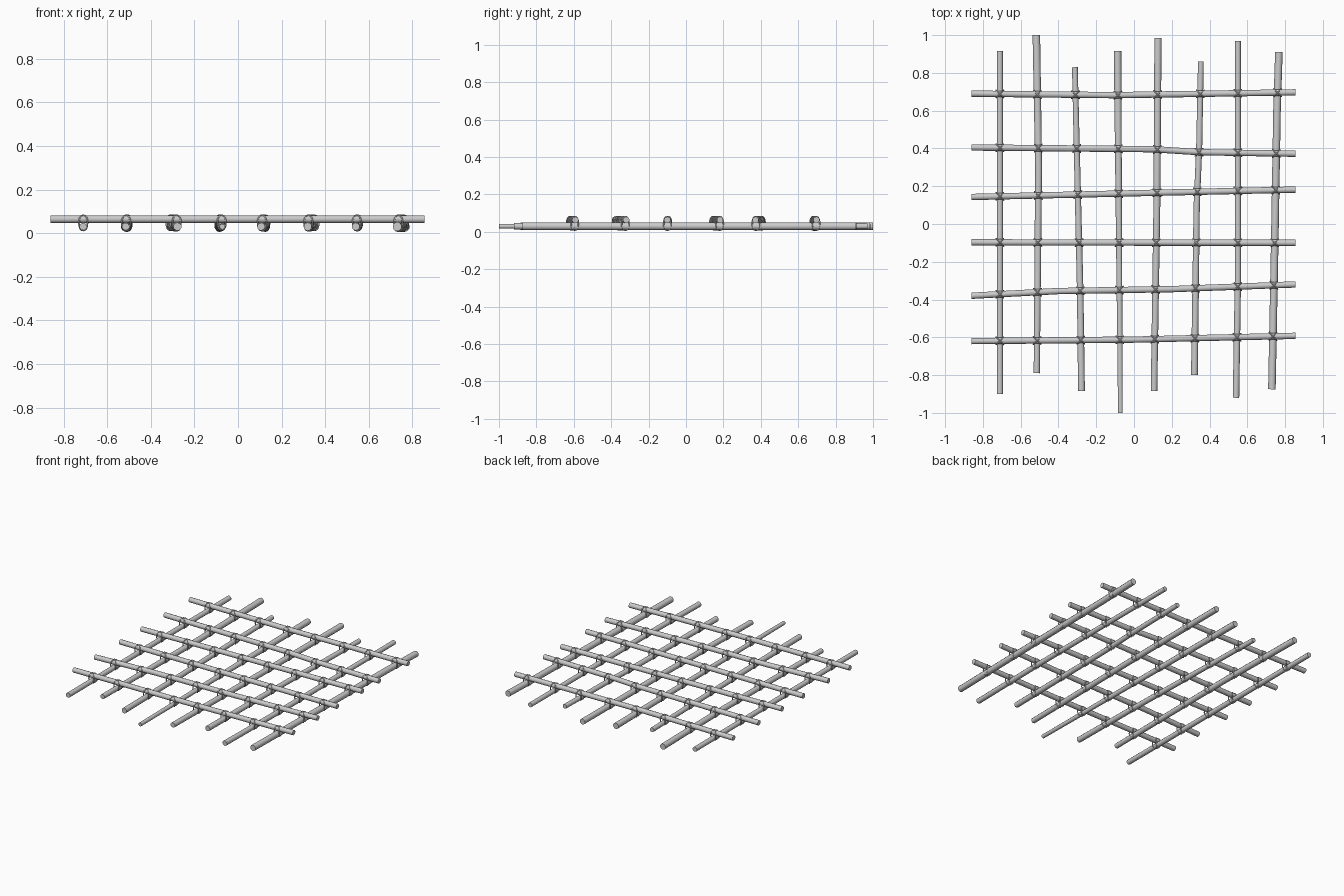
import bpy, math
from mathutils import Vector

if "Cube" in bpy.data.objects:
    bpy.data.objects.remove(bpy.data.objects["Cube"])

SIDES = 10


def tube(name, rings, closed=False, sides=SIDES):
    """Sweep a round section along (point, radius) rings."""
    pts = [Vector(p) for p, r in rings]
    n = len(pts)
    verts, faces = [], []
    for i, (p, r) in enumerate(rings):
        a = pts[i - 1] if (closed or i > 0) else pts[i]
        b = pts[(i + 1) % n] if (closed or i < n - 1) else pts[i]
        t = (b - a).normalized()
        if closed:
            centre = sum(pts, Vector()) / n
            normal = (pts[0] - centre).cross(pts[n // 4] - centre).normalized()
            u = normal
        else:
            u = Vector((0, 0, 1))
        w = t.cross(u).normalized()
        u = w.cross(t)
        for k in range(sides):
            ang = 2 * math.pi * k / sides
            verts.append(pts[i] + r * (math.cos(ang) * u + math.sin(ang) * w))
    for i in range(n if closed else n - 1):
        j = (i + 1) % n
        for k in range(sides):
            m = (k + 1) % sides
            faces.append((i * sides + k, i * sides + m, j * sides + m, j * sides + k))
    if not closed:
        faces.append(tuple(reversed(range(sides))))
        faces.append(tuple(range((n - 1) * sides, n * sides)))
    mesh = bpy.data.meshes.new(name)
    mesh.from_pydata(verts, [], faces)
    mesh.update()
    ob = bpy.data.objects.new(name, mesh)
    bpy.context.collection.objects.link(ob)
    bpy.ops.object.select_all(action='DESELECT')
    ob.select_set(True)
    bpy.context.view_layer.objects.active = ob
    bpy.ops.object.shade_smooth_by_angle(angle=math.radians(45))
    return ob


def lerp_path(path, s):
    """Interpolate (position, offset) pairs."""
    for (s0, v0), (s1, v1) in zip(path, path[1:]):
        if s <= s1:
            return v0 + (v1 - v0) * (s - s0) / (s1 - s0)
    return path[-1][1]


# Lower sticks: [(y, x) bends], start radius, end radius
long_sticks = [
    ([(-.90, -.71), (.915, -.71)], .017, .017),
    ([(-.79, -.515), (.3, -.505), (1.0, -.517)], .017, .021),
    ([(-.885, -.278), (-.35, -.285), (.4, -.303), (.83, -.313)], .019, .016),
    ([(-1.0, -.072), (.915, -.087)], .013, .021),
    ([(-.885, .106), (.1, .121), (.985, .127)], .018, .020),
    ([(-.80, .32), (.1, .332), (.4, .345), (.86, .354)], .019, .016),
    ([(-.92, .54), (-.3, .55), (.97, .55)], .018, .016),
    ([(-.875, .73), (-.1, .745), (.6, .757), (.91, .767)], .021, .021),
]
# Upper sticks: [(x, y) bends]
cross_sticks = [
    [(-.86, .69), (-.1, .682), (.855, .697)],
    [(-.86, .405), (.1, .396), (.35, .38), (.855, .372)],
    [(-.86, .143), (.1, .165), (.855, .182)],
    [(-.86, -.097), (.855, -.10)],
    [(-.86, -.38), (-.4, -.355), (.2, -.345), (.855, -.32)],
    [(-.86, -.62), (0, -.612), (.855, -.592)],
]
Z_LOW, Z_TOP, R_TOP = .03, .064, .0175

for i, (path, r0, r1) in enumerate(long_sticks):
    y0, y1 = path[0][0], path[-1][0]
    tube(f"lower_stick_{i + 1}",
         [((x, y, Z_LOW), r0 + (r1 - r0) * (y - y0) / (y1 - y0)) for y, x in path])
for j, path in enumerate(cross_sticks):
    tube(f"upper_stick_{j + 1}", [((x, y, Z_TOP), R_TOP) for x, y in path])

# Twine lashing: two diagonal loops round every crossing
for i, (lp, r0, r1) in enumerate(long_sticks):
    for j, cp in enumerate(cross_sticks):
        x = lerp_path(lp, 0)
        for _ in range(3):
            y = lerp_path(cp, x)
            x = lerp_path(lp, y)
        s = (y - lp[0][0]) / (lp[-1][0] - lp[0][0])
        r = r0 + (r1 - r0) * s
        top, bottom = Z_TOP + R_TOP + .001, Z_LOW - r - .001
        mid, half = (top + bottom) / 2, (top - bottom) / 2
        for k, ang in enumerate((45, 135)):
            d = Vector((math.cos(math.radians(ang)), math.sin(math.radians(ang)), 0))
            loop = []
            for q in range(16):
                a = 2 * math.pi * q / 16
                c, z = math.cos(a), math.sin(a)
                c = math.copysign(abs(c) ** .8, c)
                loop.append((Vector((x, y, mid + half * z)) + d * .028 * c, .0038))
            tube(f"lashing_{i + 1}_{j + 1}_{k + 1}", loop, closed=True, sides=6)
